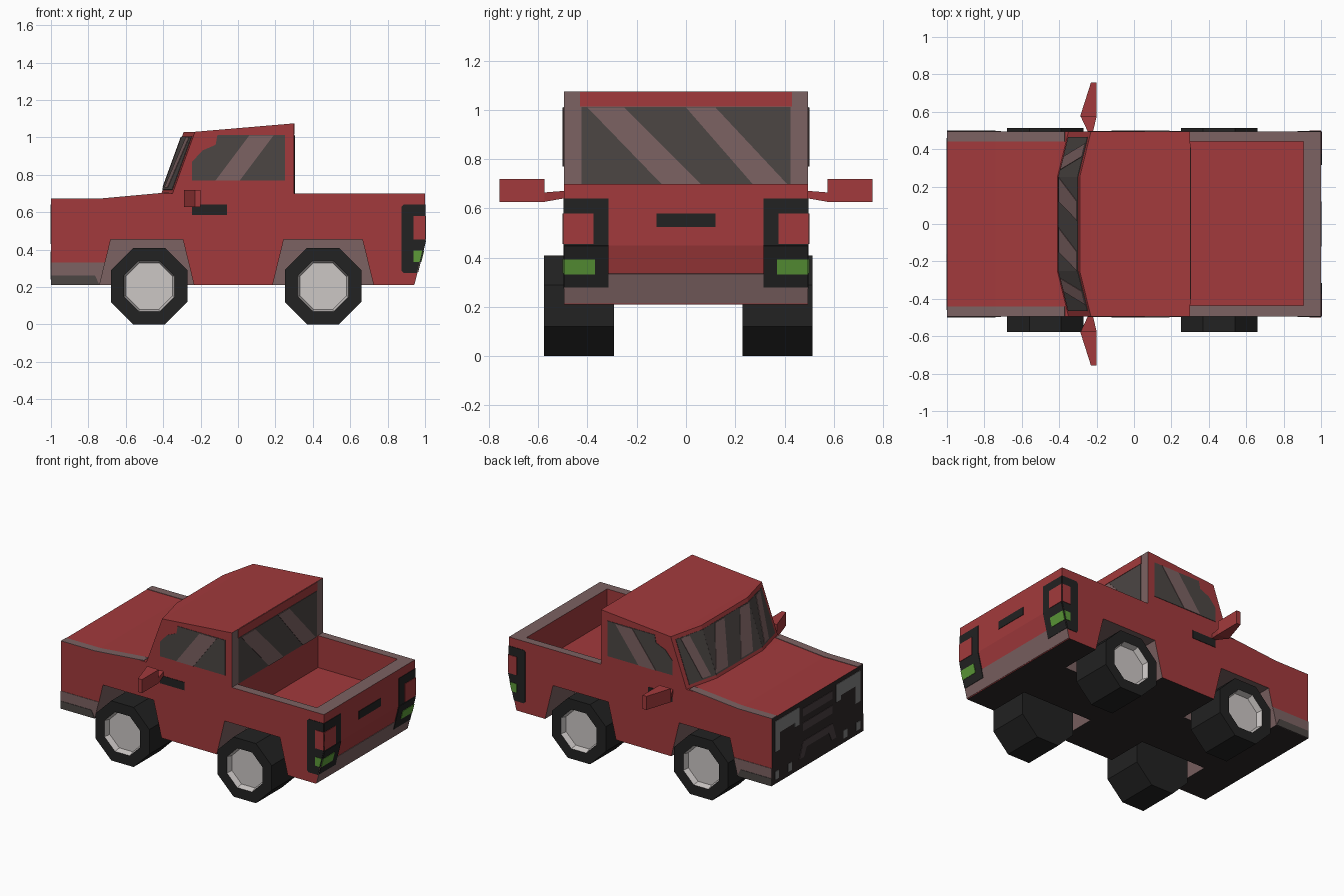
import bpy, bmesh, math
from mathutils import Vector, Matrix

if "Cube" in bpy.data.objects:
    bpy.data.objects.remove(bpy.data.objects["Cube"])


def mat(name, r, g, b):
    m = bpy.data.materials.new(name)
    m.diffuse_color = [((c / 255 + 0.055) / 1.055) ** 2.4 for c in (r, g, b)] + [1]
    m.use_nodes = True
    m.node_tree.nodes["Principled BSDF"].inputs["Base Color"].default_value = m.diffuse_color
    return m


RED = mat("red_paint", 162, 58, 60)
TRIM = mat("dusty_trim", 124, 98, 98)
GLASS = mat("dark_glass", 76, 70, 68)
BLACK = mat("black_rubber", 34, 34, 34)
UNDER = mat("dark_underside", 45, 39, 39)
DIM = mat("dim_grille_bar", 74, 62, 64)
SILVER = mat("light_hub", 204, 199, 197)
GREEN = mat("green_lamp", 93, 155, 57)
LAMP = mat("grey_lamp", 130, 130, 130)


def finish(name, bm, *mats):
    bmesh.ops.recalc_face_normals(bm, faces=bm.faces)
    me = bpy.data.meshes.new(name)
    bm.to_mesh(me)
    bm.free()
    for m in mats:
        me.materials.append(m)
    ob = bpy.data.objects.new(name, me)
    bpy.context.collection.objects.link(ob)
    return ob


def prism(name, pts, shift, *mats):
    """Extrude a 3D polygon along shift."""
    bm = bmesh.new()
    f = bm.faces.new([bm.verts.new(p) for p in pts])
    r = bmesh.ops.extrude_face_region(bm, geom=[f], use_keep_orig=True)
    bmesh.ops.translate(bm, vec=Vector(shift),
                        verts=[v for v in r["geom"] if isinstance(v, bmesh.types.BMVert)])
    return finish(name, bm, *mats)


def frame(origin, u, v, outward):
    """A drawing plane: 2D point (a, b) lies at origin + a*u + b*v."""
    o, u, v = Vector(origin), Vector(u), Vector(v)
    n = u.cross(v).normalized()
    return o, u, v, n if n.dot(Vector(outward)) > 0 else -n


def plate(name, fr, pts, m, level=1):
    o, u, v, n = fr
    return prism(name, [o + u * a + v * b for a, b in pts], n * 0.003 * level, m)


def rect(a0, a1, b0, b1):
    return [(a0, b0), (a1, b0), (a1, b1), (a0, b1)]


# lower body: side profile, with bed and wheel wells cut out
W = 0.495
profile = [(-1, .21), (-1, .67), (-.74, .67), (-.41, .70), (.3, .70),
           (1, .70), (1, .45), (.94, .21)]
body = prism("body", [(x, -W, z) for x, z in profile], (0, 2 * W, 0), RED, TRIM, UNDER)
cutters = [prism("bed_cutter", [(x, y, .48) for x, y in rect(.3, .905, -.435, .44)], (0, 0, .5))]
for x0, x1 in ((-.74, -.235), (.185, .725)):
    for s in (-1, 1):
        pts = [(x0 - .0245, .11), (x0 + .06, .455), (x1 - .06, .455), (x1 + .0245, .11)]
        cutters.append(prism("wheel_well_cutter", [(x, s * .2, z) for x, z in pts], (0, s * .4, 0)))
bpy.context.view_layer.objects.active = body
for c in cutters:
    c.hide_render = True
    mod = body.modifiers.new("cut", "BOOLEAN")
    mod.operation, mod.solver, mod.object = "DIFFERENCE", "EXACT", c
    bpy.ops.object.modifier_apply(modifier=mod.name)
for c in cutters:
    bpy.data.objects.remove(c)
for p in body.data.polygons:
    c, n = p.center, p.normal
    well = c.z < .46 and abs(c.y) < .48 and -.8 < c.x < .8
    rim = n.z > .9 and c.z > .69 and c.x > .3
    p.material_index = 0
    if n.z < -.9 and c.z < .22 or n.x < -.9 and c.x < -.99:
        p.material_index = 2
    elif well or rim:
        p.material_index = 1

# cab: bent front, sloping roof, trim-coloured rear wall
plan = [(-.35, -W), (-.41, -.25), (-.41, .25), (-.35, W), (.3, W), (.3, -W)]
bm = bmesh.new()
low = [bm.verts.new((x, y, .70)) for x, y in plan]
top = [bm.verts.new((x + .12, y, 1.03) if x < 0 else (x, y, 1.075)) for x, y in plan]
for i in range(6):
    j = (i + 1) % 6
    f = bm.faces.new((low[i], low[j], top[j], top[i]))
    f.material_index = int(i == 4)
bm.faces.new(low)
bm.faces.new((top[0], top[1], top[2], top[3]))
bm.faces.new((top[0], top[3], top[4], top[5]))
finish("cab", bm, RED, TRIM)

# rear window
rear = frame((.3, 0, 0), (0, 1, 0), (0, 0, 1), (1, 0, 0))
plate("rear_header", rear, rect(-.43, .43, 1.015, 1.073), RED)
plate("rear_window", rear, rect(-.425, .425, .70, 1.012), GLASS)
plate("rear_window_streak", rear, [(-.4, 1.01), (-.25, 1.01), (.06, .70), (-.1, .70)], TRIM, 2)
plate("rear_window_streak", rear, [(0, 1.01), (.12, 1.01), (.41, .70), (.27, .70)], TRIM, 2)

# windshield in three facets
k, b = .12 / .33, .06 / .245
x0 = -.41 - .70 * k
mid = frame((x0, 0, 0), (0, 1, 0), (k, 0, 1), (-1, 0, 0))
plate("windshield", mid, rect(-.25, .25, .72, 1.005), GLASS)
for y in (.02, -.25):
    plate("windshield_streak", mid, [(y, 1.0), (y + .1, 1.0), (y + .23, .73), (y + .1, .73)], TRIM, 2)
for s in (-1, 1):
    side = frame((x0 - .25 * b, 0, 0), (s * b, 1, 0), (k, 0, 1), (-1, 0, 0))
    plate("windshield_corner", side, rect(s * .25, s * .465, .72, 1.005), GLASS)
    plate("windshield_corner_streak", side,
          [(s * .29, .73), (s * .36, .73), (s * .43, 1.0), (s * .36, 1.0)], TRIM, 2)

# painted details on both sides
for s in (-1, 1):
    fr = frame((0, s * W, 0), (1, 0, 0), (0, 0, 1), (0, s, 0))
    plate("side_window", fr, [(-.245, .77), (.25, .77), (.25, 1.012), (-.11, 1.012),
                              (-.12, .96), (-.19, .93), (-.245, .87)], GLASS)
    plate("side_window_streak", fr, [(-.12, .77), (.01, .77), (.19, 1.01), (.06, 1.01)], TRIM, 2)
    plate("door_handle", fr, rect(-.245, -.06, .585, .64), BLACK)
    plate("side_sill", fr, [(-1, .21), (-.74, .21), (-.711, .33), (-1, .33)], TRIM)
    plate("side_bumper", fr, [(-1, .21), (-.74, .21), (-.765, .262), (-1, .262)], GLASS, 2)
    plate("tail_light_side", fr, [(.885, .275), (.956, .275), (1, .45), (1, .64),
                                  (.885, .64), (.875, .63), (.875, .285)], BLACK)
    plate("tail_lamp_side", fr, rect(.937, 1, .455, .58), RED, 2)
    plate("reverse_lamp_side", fr, [(.937, .335), (.971, .335), (.985, .395), (.937, .395)], GREEN, 2)

# tailgate: upright upper part and sloped lower part
upper = frame((1, 0, 0), (0, 1, 0), (0, 0, 1), (1, 0, 0))
lower = frame((1 - .45 * .25, 0, 0), (0, 1, 0), (.25, 0, 1), (1, 0, 0))
plate("tailgate_handle", upper, rect(-.12, .12, .525, .58), BLACK)
plate("rear_bumper", lower, rect(-W, W, .215, .335), TRIM)
for s in (-1, 1):
    plate("tail_light_upper", upper, rect(s * .315, s * W, .45, .64), BLACK)
    plate("tail_light_lower", lower, rect(s * .315, s * W, .28, .45), BLACK, 2)
    plate("tail_lamp", upper, rect(s * .375, s * W, .455, .58), RED, 2)
    plate("reverse_lamp", lower, rect(s * .37, s * W, .335, .395), GREEN, 3)

# hood edge trim
flat = frame((0, 0, .67), (1, 0, 0), (0, 1, 0), (0, 0, 1))
slope = frame((0, 0, .70 + .41 / 11), (1, 0, 1 / 11), (0, 1, 0), (0, 0, 1))
for s in (-1, 1):
    plate("hood_trim_front", flat, rect(-1, -.74, s * .44, s * W), TRIM)
    plate("hood_trim_rear", slope, rect(-.74, -.37, s * .44, s * W), TRIM)

# front grille and headlights
nose = frame((-1, 0, 0), (0, 1, 0), (0, 0, 1), (-1, 0, 0))
for z in (.56, .46):
    plate("grille_bar", nose, rect(-.16, .16, z, z + .055), DIM)
plate("grille_arch", nose, [(-.2, .28), (-.15, .28), (-.12, .34), (.12, .34), (.15, .28),
                            (.2, .28), (.16, .39), (-.16, .39)], DIM)
for s in (-1, 1):
    plate("headlight", nose, [(s * y, z) for y, z in (
        (.2, .64), (.46, .64), (.46, .43), (.41, .43), (.41, .55), (.25, .55), (.25, .52), (.2, .52))], LAMP)
    for y in (.30, .44):
        plate("fog_light", nose, rect(s * y - .02, s * y + .02, .24, .295), LAMP)

# door mirrors with tapered arms
for s in (-1, 1):
    prism("door_mirror", [(x, s * y, .627) for x, y in
                          ((-.288, .575), (-.23, .757), (-.2, .757), (-.2, .575))], (0, 0, .093), RED)
    bm = bmesh.new()
    for x, y, z in ((-.285, .575, .627), (-.285, .575, .665), (-.2, .575, .627), (-.2, .575, .665),
                    (-.245, .49, .642), (-.245, .49, .672), (-.22, .49, .642), (-.22, .49, .672)):
        bm.verts.new((x, s * y, z))
    bmesh.ops.convex_hull(bm, input=bm.verts)
    finish("mirror_arm", bm, RED)

# eight-sided wheels with recessed hubs
for x, end in ((-.475, "front"), (.455, "rear")):
    for s, y in ((-1, -.435), (1, .372)):
        bm = bmesh.new()
        r = .205 / math.cos(math.pi / 8)
        bmesh.ops.create_cone(bm, cap_ends=True, segments=8, radius1=r, radius2=r, depth=.284,
                              matrix=Matrix.Rotation(math.pi / 2, 4, "X") @ Matrix.Rotation(math.pi / 8, 4, "Z"))
        hub = max(bm.faces, key=lambda f: f.calc_center_median().y * s)
        bmesh.ops.inset_region(bm, faces=[hub], thickness=.075)
        walls = bmesh.ops.inset_region(bm, faces=[hub], thickness=.012, depth=-.04)["faces"]
        for f in walls + [hub]:
            f.material_index = 1
        wheel = finish(end + "_wheel", bm, BLACK, SILVER)
        wheel.location = (x, y, .205)
